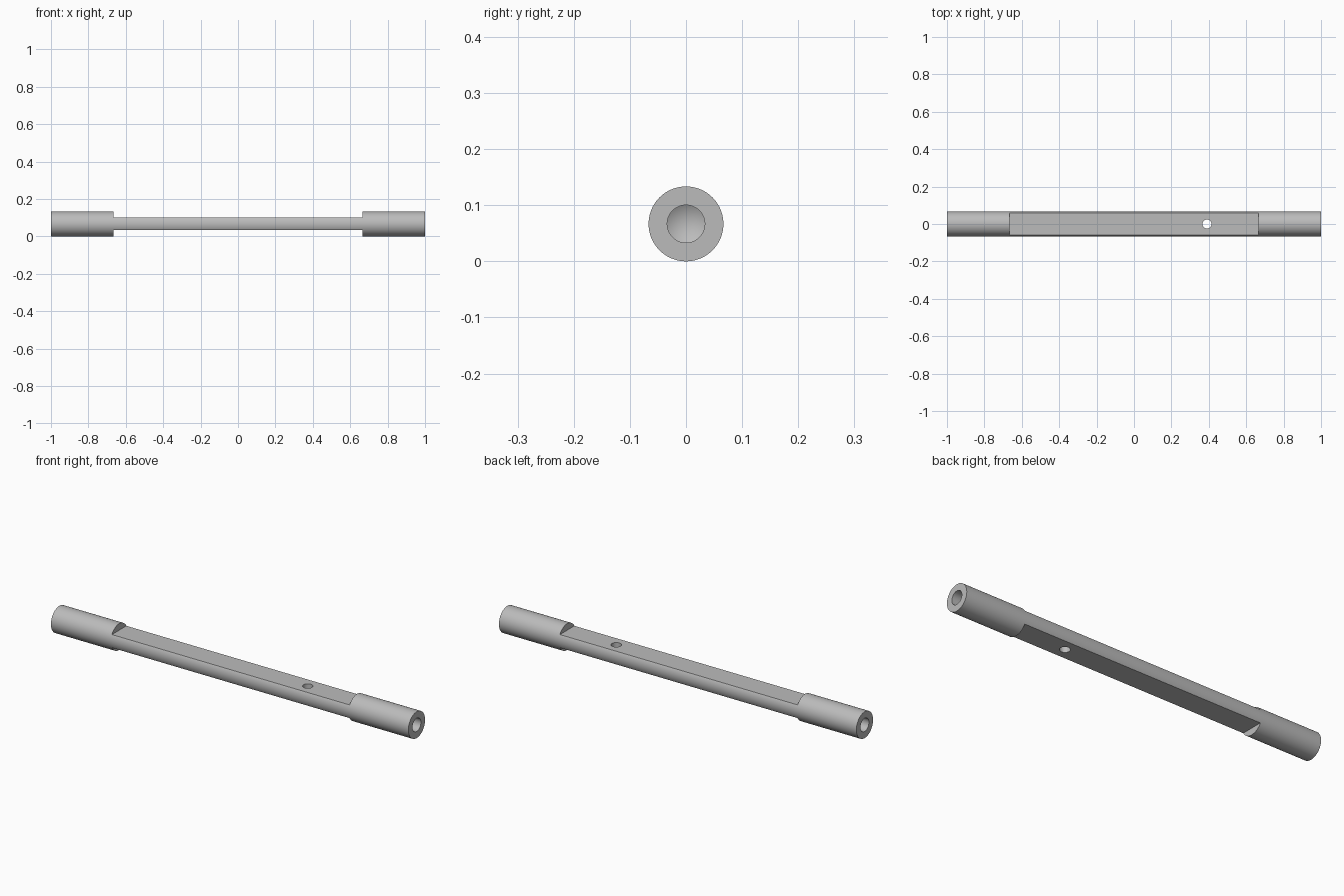
import bpy, bmesh, math
from mathutils import Matrix, Vector

RADIUS = 0.0667          # rod radius, also the height of its axis
BORE = 0.0335            # radius of the end bores
FLAT = 0.0333            # half thickness of the flattened middle
SEGMENTS = 96

cube = bpy.data.objects.get("Cube")
if cube:
    bpy.data.objects.remove(cube, do_unlink=True)

steel = bpy.data.materials.new("grey steel")
steel.use_nodes = True
colour = (0.5, 0.5, 0.5, 1)
steel.diffuse_color = colour
steel.node_tree.nodes["Principled BSDF"].inputs["Base Color"].default_value = colour


def make_object(name, bm):
    mesh = bpy.data.meshes.new(name)
    bmesh.ops.recalc_face_normals(bm, faces=bm.faces)
    bm.to_mesh(mesh)
    bm.free()
    mesh.materials.append(steel)
    obj = bpy.data.objects.new(name, mesh)
    bpy.context.collection.objects.link(obj)
    return obj


def cut(target, name, bm):
    cutter = make_object(name, bm)
    cutter.hide_render = True
    mod = target.modifiers.new(name, 'BOOLEAN')
    mod.operation = 'DIFFERENCE'
    mod.solver = 'EXACT'
    mod.object = cutter
    bpy.context.view_layer.objects.active = target
    bpy.ops.object.modifier_apply(modifier=name)
    bpy.data.objects.remove(cutter, do_unlink=True)


# Rod: turned profile with a cone-bottomed drilled bore in each end
half = [(0.73, 0), (0.75, BORE), (1, BORE), (1, RADIUS)]
profile = half + [(-x, r) for x, r in reversed(half)]
bm = bmesh.new()
verts = [bm.verts.new((x, 0, r)) for x, r in profile]
edges = [bm.edges.new(pair) for pair in zip(verts, verts[1:])]
bmesh.ops.spin(bm, geom=verts + edges, cent=(0, 0, 0), axis=(1, 0, 0),
               angle=math.tau, steps=SEGMENTS, use_merge=False)
bmesh.ops.remove_doubles(bm, verts=bm.verts, dist=1e-5)
bmesh.ops.translate(bm, verts=bm.verts, vec=(0, 0, RADIUS))
rod = make_object("rod", bm)

# Flats milled above and below the middle
for side, label in ((1, "top_flat"), (-1, "bottom_flat")):
    bm = bmesh.new()
    size = Matrix.Diagonal((1.33, 0.3, 0.1, 1))
    place = Matrix.Translation((0, 0, RADIUS + side * (FLAT + 0.05)))
    bmesh.ops.create_cube(bm, size=1, matrix=place @ size)
    cut(rod, label, bm)

# Cross hole through the flats
bm = bmesh.new()
bmesh.ops.create_cone(bm, cap_ends=True, segments=48, radius1=0.024, radius2=0.024,
                      depth=0.3, matrix=Matrix.Translation((0.39, 0, RADIUS)))
cut(rod, "cross_hole", bm)

# Smooth round surfaces, sharp machined edges
bpy.ops.object.select_all(action='DESELECT')
rod.select_set(True)
bpy.context.view_layer.objects.active = rod
bpy.ops.object.shade_smooth_by_angle(angle=math.radians(25))
